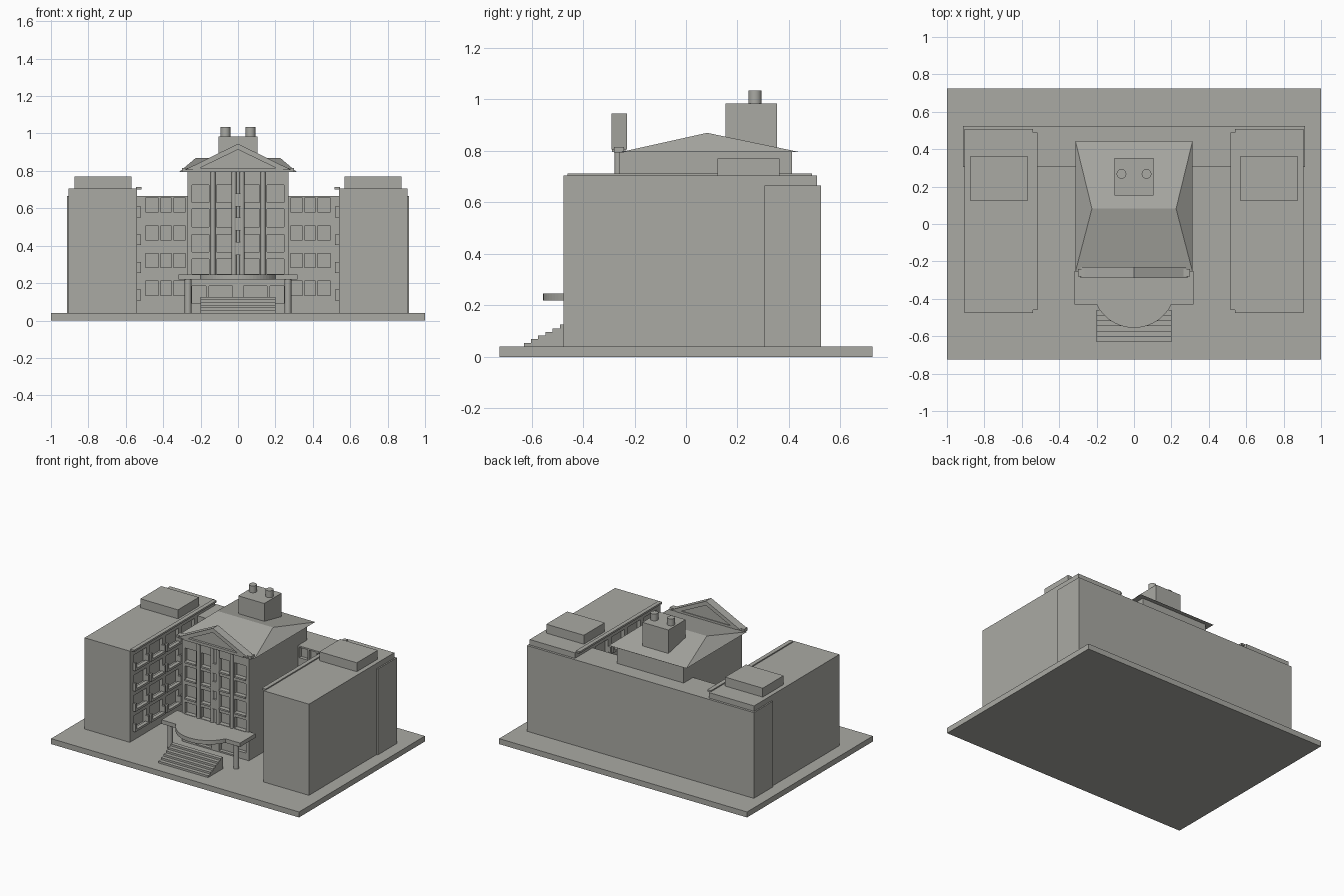
import bpy, bmesh, math
from mathutils import Matrix

if "Cube" in bpy.data.objects:
    bpy.data.objects.remove(bpy.data.objects["Cube"])

stone = bpy.data.materials.new("grey_stone")
stone.diffuse_color = (0.40, 0.40, 0.37, 1)
stone.use_nodes = True
stone.node_tree.nodes["Principled BSDF"].inputs["Base Color"].default_value = stone.diffuse_color
G = 0.04  # top of the ground slab


def finish(name, bm, mat=True):
    bmesh.ops.recalc_face_normals(bm, faces=bm.faces)
    me = bpy.data.meshes.new(name)
    bm.to_mesh(me)
    bm.free()
    ob = bpy.data.objects.new(name, me)
    bpy.context.collection.objects.link(ob)
    me.materials.append(stone)
    return ob


def add_box(bm, x0, x1, y0, y1, z0, z1):
    m = Matrix.Translation(((x0 + x1) / 2, (y0 + y1) / 2, (z0 + z1) / 2))
    m = m @ Matrix.Diagonal((abs(x1 - x0), abs(y1 - y0), abs(z1 - z0), 1))
    bmesh.ops.create_cube(bm, size=1, matrix=m)


def boxes(name, items):
    bm = bmesh.new()
    for b in items:
        add_box(bm, *b)
    return finish(name, bm)


def both(items):
    """Repeat boxes on the other side of x = 0."""
    return items + [(-b[1], -b[0]) + tuple(b[2:]) for b in items]


def prism(name, pts, a, b, axis="z"):
    """Extrude a closed outline along z (points xy), y (points xz) or x (points yz)."""
    put = {"z": lambda p, t: (p[0], p[1], t),
           "y": lambda p, t: (p[0], t, p[1]),
           "x": lambda p, t: (t, p[0], p[1])}[axis]
    bm = bmesh.new()
    lo = [bm.verts.new(put(p, a)) for p in pts]
    hi = [bm.verts.new(put(p, b)) for p in pts]
    bm.faces.new(lo)
    bm.faces.new(hi[::-1])
    n = len(pts)
    for i in range(n):
        bm.faces.new((lo[i], lo[(i + 1) % n], hi[(i + 1) % n], hi[i]))
    return finish(name, bm)


def cylinders(name, spots, r, z0, z1, seg=24):
    bm = bmesh.new()
    for x, y in spots:
        bmesh.ops.create_cone(bm, cap_ends=True, segments=seg, radius1=r, radius2=r,
                              depth=z1 - z0, matrix=Matrix.Translation((x, y, (z0 + z1) / 2)))
    ob = finish(name, bm)
    bpy.context.view_layer.objects.active = ob
    ob.select_set(True)
    bpy.ops.object.shade_smooth_by_angle(angle=math.radians(35))
    ob.select_set(False)
    return ob


def cut(target, name, items):
    cutter = boxes(name, items)
    cutter.hide_render = True
    cutter.hide_viewport = True
    cutter.display_type = "WIRE"
    mod = target.modifiers.new("window_recesses", "BOOLEAN")
    mod.operation = "DIFFERENCE"
    mod.solver = "EXACT"
    mod.object = cutter


# Ground slab
boxes("ground_slab", [(-1, 1, -0.725, 0.725, 0, G)])

# Rear block with wide window bays facing the courtyard
floors = [0.135 + 0.148 * i for i in range(4)]
rear = boxes("rear_block", [(-0.915, 0.915, 0.305, 0.525, G, 0.665)])
cut(rear, "rear_window_cutter", both([(0.28, 0.495, 0.28, 0.33, z, z + 0.075) for z in floors]))
boxes("rear_mullions", both([(x - 0.006, x + 0.006, 0.31, 0.335, z - 0.003, z + 0.078)
                             for z in floors for x in (0.35, 0.42)]))

# Side wings with recessed windows on the inner faces
bays = [-0.43 + 0.185 * i for i in range(4)]
for side, s in (("left", -1), ("right", 1)):
    wing = boxes(side + "_wing", [(s * 0.54, s * 0.905, -0.475, 0.508, G, 0.705)])
    cut(wing, side + "_wing_window_cutter",
        [(s * 0.52, s * 0.565, y, y + 0.145, z - 0.02, z + 0.08) for y in bays for z in floors])
    # U-shaped balcony around the lower part of each window
    rails = []
    for y in bays:
        for z in floors:
            rails += [(s * 0.518, s * 0.545, y - 0.01, y + 0.155, z - 0.028, z - 0.012),
                      (s * 0.518, s * 0.545, y - 0.01, y + 0.004, z - 0.012, z + 0.03),
                      (s * 0.518, s * 0.545, y + 0.141, y + 0.155, z - 0.012, z + 0.03)]
    boxes(side + "_wing_balconies", rails)
boxes("wing_cornices", both([(0.515, 0.545, -0.46, 0.49, 0.70, 0.713)]))
boxes("wing_roof_boxes", both([(0.57, 0.873, 0.122, 0.363, 0.70, 0.77)]))

# Central block with tall window grid
centre = boxes("central_block", [(-0.27, 0.27, -0.26, 0.412, G, 0.80)])
rows = [(0.25, 0.33), (0.365, 0.46), (0.50, 0.595), (0.63, 0.725)]
cells = [(x0, x1, -0.3, -0.235, a, b) for a, b in rows for x0, x1 in ((0.032, 0.115), (0.155, 0.245))]
doors = [(0.03, 0.155, -0.3, -0.235, G + 0.01, 0.185), (0.17, 0.245, -0.3, -0.235, 0.09, 0.185)]
cut(centre, "central_window_cutter", both(cells + doors))
boxes("central_window_sills", both([(x0, x1, -0.268, -0.24, a - 0.012, a)
                                    for x0, x1, _, _, a, b in cells]))
boxes("stair_window_panels", [(-0.014, 0.014, -0.274, -0.25, z, z + 0.07)
                              for z in (0.35, 0.48, 0.61)])
cylinders("facade_columns", [(s * x, -0.264) for s in (-1, 1) for x in (0.022, 0.134)],
          0.013, 0.24, 0.80, 16)

# Hipped roof with a short slope at each end
bm = bmesh.new()
c = [bm.verts.new(p) for p in ((-0.313, -0.255, 0.795), (0.313, -0.255, 0.795),
                               (0.313, 0.443, 0.795), (-0.313, 0.443, 0.795))]
l, r = bm.verts.new((-0.225, 0.082, 0.87)), bm.verts.new((0.225, 0.082, 0.87))
for f in (c[::-1], (c[0], c[1], r, l), (c[2], c[3], l, r), (c[1], c[2], r), (c[3], c[0], l)):
    bm.faces.new(f)
finish("hipped_roof", bm)

# Front pediment: sloping cornice, recessed panel, level cornice
prism("pediment_raking_cornice", [(-0.285, 0.805), (0, 0.945), (0.285, 0.805),
                                  (0.225, 0.805), (0, 0.914), (-0.225, 0.805)], -0.29, -0.23, "y")
prism("pediment_panel", [(-0.24, 0.80), (0.24, 0.80), (0, 0.92)], -0.27, -0.24, "y")
boxes("pediment_level_cornice", [(-0.24, 0.24, -0.287, -0.235, 0.795, 0.815)])
boxes("pediment_end_blocks", both([(0.235, 0.30, -0.28, -0.24, 0.793, 0.815)]))

# Chimney stack
boxes("chimney_stack", [(-0.105, 0.105, 0.153, 0.353, 0.80, 0.985)])
cylinders("chimney_pots", [(-0.067, 0.268), (0.067, 0.268)], 0.026, 0.98, 1.035)

# Entrance canopy with a bowed front
half = math.asin(0.2 / 0.2225)
arc = [(0.2225 * math.sin(a), -0.3325 - 0.2225 * math.cos(a))
       for a in (-half + 2 * half * i / 24 for i in range(25))]
prism("entrance_canopy", [(-0.317, -0.25), (-0.317, -0.43)] + arc + [(0.317, -0.43), (0.317, -0.25)],
      0.218, 0.247)
cylinders("canopy_columns", [(s * 0.267, -0.40) for s in (-1, 1)], 0.018, G, 0.22, 20)

# Entrance steps
outline = [(-0.46, G), (-0.63, G)]
for i in range(6):
    y, z = -0.63 + 0.028 * i, G + 0.0142 * (i + 1)
    outline += [(y, z), (-0.46 if i == 5 else y + 0.028, z)]
prism("entrance_steps", outline, -0.2, 0.2, "x")
